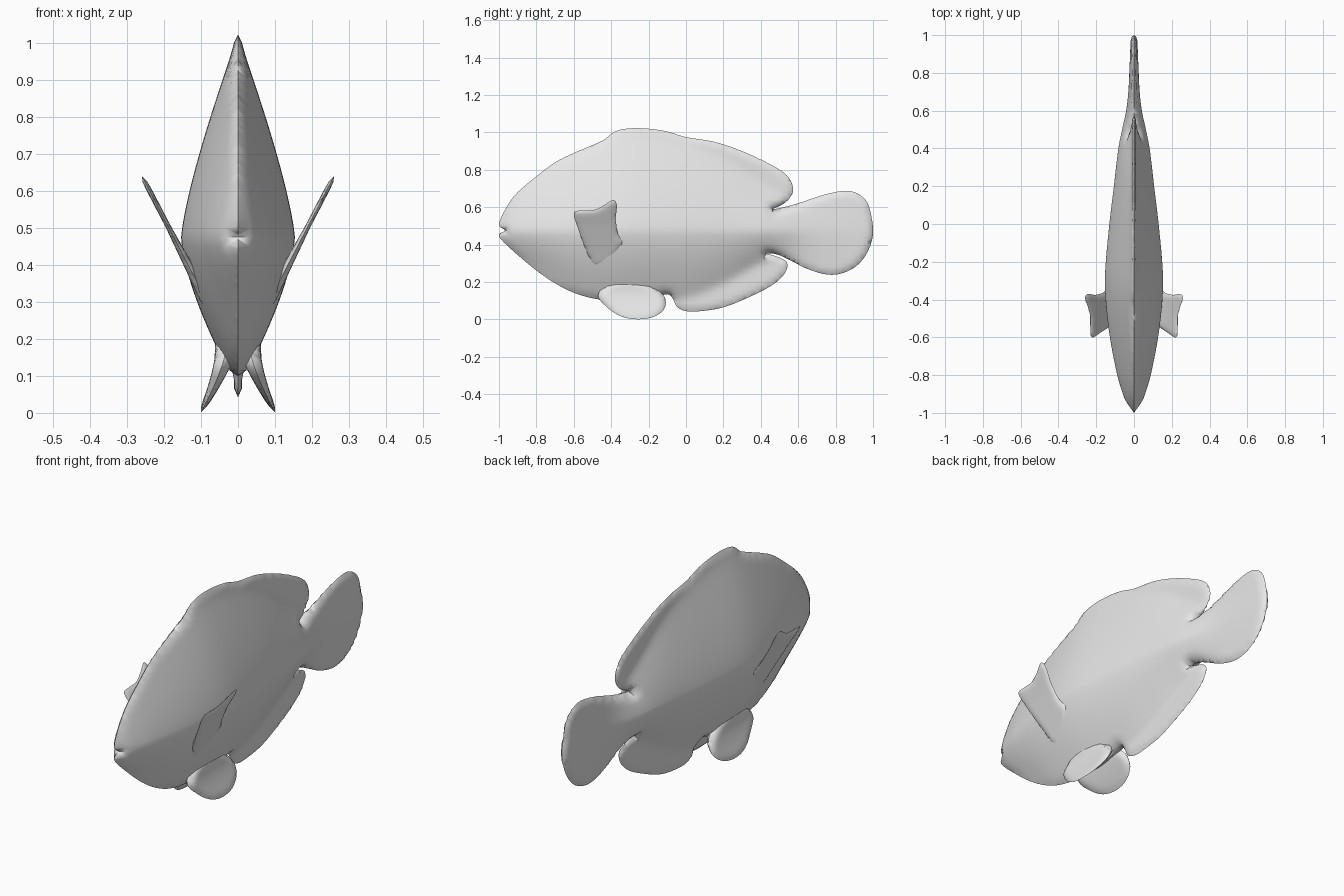
import bpy, bmesh, math
from mathutils import Vector

if "Cube" in bpy.data.objects:
    bpy.data.objects.remove(bpy.data.objects["Cube"])

grey = bpy.data.materials.new("pale grey")
grey.diffuse_color = (0.8, 0.8, 0.8, 1)
grey.use_nodes = True
grey.node_tree.nodes["Principled BSDF"].inputs["Base Color"].default_value = grey.diffuse_color


def smooth_loop(pts, n=5):
    """Closed Catmull-Rom curve through the points."""
    p = [Vector(q) for q in pts]
    out = []
    for i in range(len(p)):
        a, b, c, d = (p[(i + k) % len(p)] for k in (-1, 0, 1, 2))
        for s in range(n):
            t = s / n
            out.append(0.5 * (2 * b + (c - a) * t + (2 * a - 5 * b + 4 * c - d) * t * t
                              + (3 * b - a - 3 * c + d) * t ** 3))
    return out


def edge_distance(p, loop):
    best = 9.0
    for i, a in enumerate(loop):
        ab = loop[i - 1] - a
        t = max(0, min(1, (p - a).dot(ab) / max(ab.length_squared, 1e-12)))
        best = min(best, (a + ab * t - p).length_squared)
    return math.sqrt(best)


def lerp(table, x, col):
    """Eased lookup in a table of (y, ...) rows."""
    if x <= table[0][0]:
        return table[0][col]
    for i in range(len(table) - 1):
        a, b = table[i], table[i + 1]
        if x <= b[0]:
            m0 = table[max(i - 1, 0)]
            m1 = table[min(i + 2, len(table) - 1)]
            h = b[0] - a[0]
            s0 = (b[col] - m0[col]) / (b[0] - m0[0]) * h
            s1 = (m1[col] - a[col]) / (m1[0] - a[0]) * h
            t = (x - a[0]) / h
            return ((2 * t**3 - 3 * t * t + 1) * a[col] + (t**3 - 2 * t * t + t) * s0
                    + (3 * t * t - 2 * t**3) * b[col] + (t**3 - t * t) * s1)
    return table[-1][col]


def inflated(name, outline, shape, rim, step, mirror=False):
    """Side-view outline, gridded and puffed out; shape(y, z) gives centre x and half thickness."""
    loop = smooth_loop(outline)
    bm = bmesh.new()
    bm.faces.new([bm.verts.new((0, p.x, p.y)) for p in loop])
    for axis in (1, 2):
        lo = min(p[axis - 1] for p in loop)
        hi = max(p[axis - 1] for p in loop)
        for k in range(1, int((hi - lo) / step) + 1):
            co, no = Vector(), Vector()
            co[axis], no[axis] = lo + k * step, 1
            bmesh.ops.bisect_plane(bm, geom=bm.verts[:] + bm.edges[:] + bm.faces[:],
                                   dist=1e-6, plane_co=co, plane_no=no)
    bmesh.ops.remove_doubles(bm, verts=bm.verts[:], dist=0.002)
    bmesh.ops.triangulate(bm, faces=[f for f in bm.faces if len(f.verts) > 4])
    near = list(bm.verts)
    rims = {v for v in near if v.is_boundary}
    dup = bmesh.ops.duplicate(bm, geom=bm.verts[:] + bm.edges[:] + bm.faces[:])
    back = [g for g in dup["geom"] if isinstance(g, bmesh.types.BMVert)]
    for side, verts in ((1, near), (-1, back)):
        for v in verts:
            y, z = v.co.y, v.co.z
            cx, half = shape(y, z)
            d = 0 if v.is_boundary else edge_distance(Vector((y, z)), loop)
            q = min(d / rim, 1)
            v.co.x = cx + side * half * math.sqrt(1 - (1 - q) ** 2)
    bmesh.ops.remove_doubles(bm, verts=[v for v in bm.verts if v.is_boundary], dist=1e-5)
    bmesh.ops.recalc_face_normals(bm, faces=bm.faces[:])
    me = bpy.data.meshes.new(name)
    bm.to_mesh(me)
    bm.free()
    me.materials.append(grey)
    ob = bpy.data.objects.new(name, me)
    bpy.context.collection.objects.link(ob)
    if mirror:
        m = ob.modifiers.new("mirror", "MIRROR")
        m.use_mirror_merge = False
    bpy.ops.object.select_all(action="DESELECT")
    ob.select_set(True)
    bpy.context.view_layer.objects.active = ob
    bpy.ops.object.shade_smooth_by_angle(angle=math.radians(60))
    return ob


# Body stations: y, half width, flesh top, flesh bottom
stations = [(-1, .012, .52, .43), (-.95, .038, .62, .38), (-.9, .058, .69, .34),
            (-.8, .088, .78, .27), (-.6, .127, .91, .14), (-.4, .150, 1.0, .08),
            (-.25, .152, 1.01, .07), (0, .130, .96, .10), (.2, .106, .88, .18),
            (.4, .082, .74, .29), (.5, .062, .68, .31), (.6, .040, .68, .28),
            (.7, .028, .70, .23), (.85, .020, .72, .20), (1, .013, .72, .20)]


def body_shape(y, z):
    w, top, bot = (lerp(stations, y, c) for c in (1, 2, 3))
    mid = .475
    t = (z - mid) / (top - mid) if z > mid else (mid - z) / (mid - bot)
    flesh = w * (1 - min(t, 1) ** (1.3 if z > mid else 1.5))
    return 0, math.hypot(flesh, .011)


# Body with dorsal, tail and anal fins in one outline
body = [(-1, .508), (-.968, .476), (-1, .444), (-.9, .345), (-.75, .225), (-.6, .143),
        (-.45, .105), (-.3, .10), (-.18, .115), (-.1, .135), (-.07, .11), (-.05, .07),
        (-.01, .047), (.06, .043), (.2, .065), (.36, .13), (.47, .19), (.53, .25),
        (.54, .305), (.49, .335), (.43, .353), (.49, .347), (.56, .315), (.65, .27),
        (.75, .241), (.83, .246), (.91, .285), (.97, .36), (1, .46), (.985, .58),
        (.95, .65), (.87, .688), (.75, .67), (.62, .628), (.53, .602), (.465, .59),
        (.515, .615), (.555, .65), (.573, .70), (.54, .77), (.45, .83), (.3, .90),
        (.15, .95), (0, .975), (-.1, 1.005), (-.2, 1.02), (-.3, 1.022), (-.38, 1.005),
        (-.45, .955), (-.6, .89), (-.7, .84), (-.8, .765), (-.9, .68), (-.96, .60)]
inflated("fish_body", body, body_shape, .035, .024)

# Pectoral fins, leaning outwards from the flanks
pectoral = [(-.6, .57), (-.55, .582), (-.49, .586), (-.44, .61), (-.39, .639), (-.37, .61),
            (-.375, .54), (-.365, .46), (-.34, .40), (-.40, .31), (-.49, .275),
            (-.53, .36), (-.575, .48)]
inflated("pectoral_fin", pectoral,
         lambda y, z: (.258 + .52 * (z - .637), .008 + .05 * max(0, .5 - z)),
         .03, .016, mirror=True)

# Pelvic fins, flaring out below the belly
pelvic = [(-.47, .125), (-.41, .055), (-.34, .014), (-.26, .001), (-.18, .012), (-.125, .045),
          (-.108, .09), (-.125, .135), (-.2, .19), (-.32, .22), (-.42, .19)]
inflated("pelvic_fin", pelvic,
         lambda y, z: (.035 + .066 * max(0, 1 - z / .16) ** 1.3, .007 + .13 * min(z, .16)),
         .04, .016, mirror=True)
